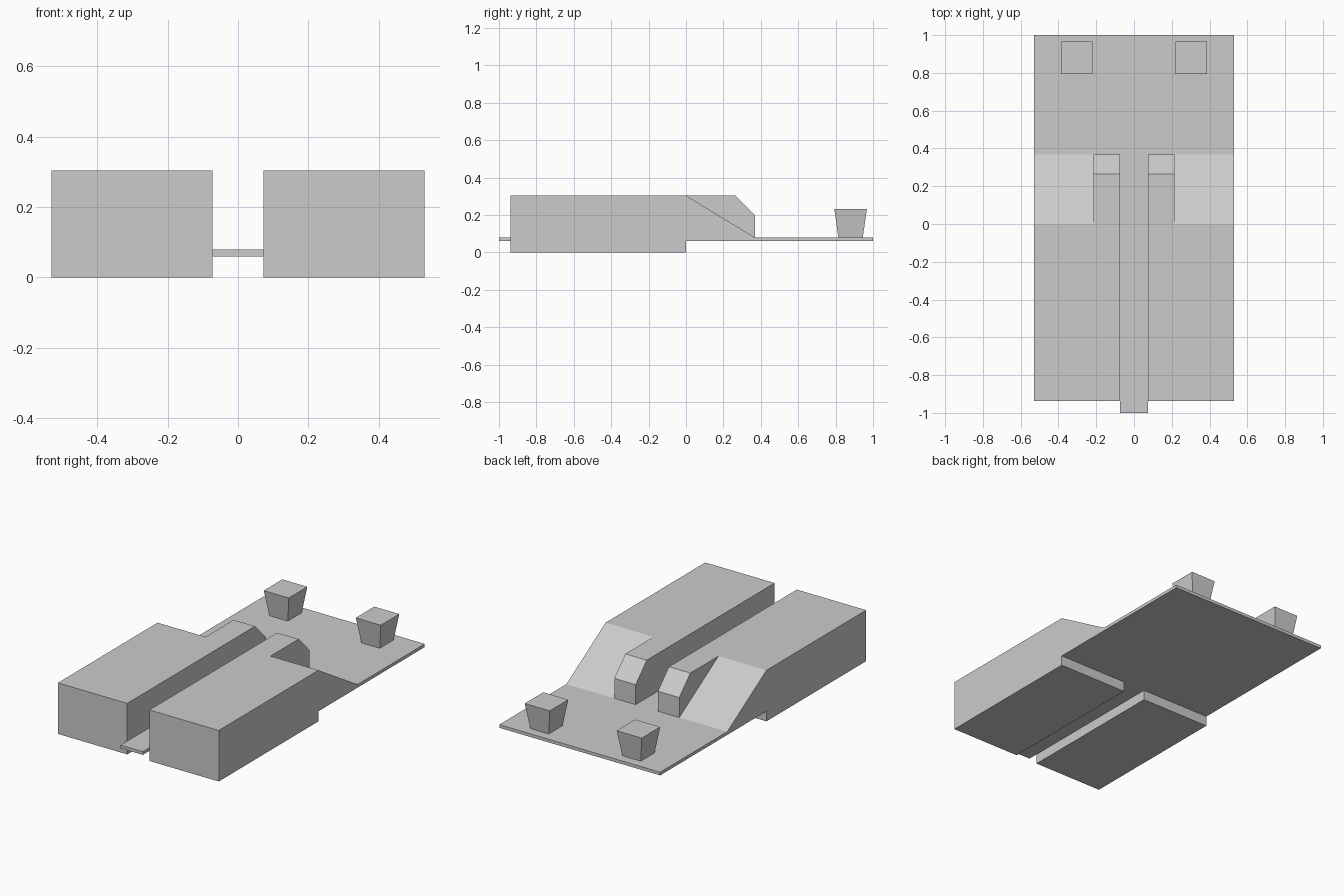
import bpy, bmesh

if "Cube" in bpy.data.objects:
    bpy.data.objects.remove(bpy.data.objects["Cube"])

IN, MID, OUT = 0.073, 0.214, 0.53       # channel edge, inner block edge, outer edge
LOW, DECK, TOP = 0.06, 0.079, 0.304     # plate underside, plate top, body top


def make_object(name, bm):
    bmesh.ops.recalc_face_normals(bm, faces=bm.faces)
    mesh = bpy.data.meshes.new(name)
    bm.to_mesh(mesh)
    bm.free()
    obj = bpy.data.objects.new(name, mesh)
    bpy.context.collection.objects.link(obj)
    return obj


def extrude(name, points, vector, place):
    """Prism from a flat outline, pushed along a vector."""
    bm = bmesh.new()
    face = bm.faces.new([bm.verts.new(place(*p)) for p in points])
    ext = bmesh.ops.extrude_face_region(bm, geom=[face])["geom"]
    bmesh.ops.translate(bm, vec=vector,
                        verts=[v for v in ext if isinstance(v, bmesh.types.BMVert)])
    # keep the starting face as the closing cap
    if not face.is_valid or len(bm.faces) < len(points) + 2:
        bmesh.ops.holes_fill(bm, edges=bm.edges)
    return make_object(name, bm)


def side_profile(name, yz, x0, x1):
    return extrude(name, yz, (x1 - x0, 0, 0), lambda y, z: (x0, y, z))


def mirror_x(obj):
    obj.modifiers.new("Mirror", "MIRROR").use_axis[0] = True


# Thin T-shaped plate: rear deck plus narrow strip running to the front
extrude("deck_plate",
        [(-OUT, 1), (-OUT, 0), (-IN, 0), (-IN, -1), (IN, -1), (IN, 0), (OUT, 0), (OUT, 1)],
        (0, 0, DECK - LOW), lambda x, y: (x, y, LOW))

# Tall side bodies
mirror_x(side_profile("side_body", [(-0.938, 0), (0, 0), (0, TOP), (-0.938, TOP)], IN, OUT))

# Ramps sloping from the bodies down to the deck
mirror_x(side_profile("ramp", [(0, DECK), (0.369, DECK), (0, TOP)], MID, OUT))

# Chamfered blocks beside the channel
mirror_x(side_profile("inner_block",
                      [(0, DECK), (0.369, DECK), (0.369, 0.198), (0.265, TOP), (0, TOP)],
                      IN, MID))

# Flared square posts at the rear corners
bm = bmesh.new()
bmesh.ops.create_cube(bm, size=1)
for v in bm.verts:
    upper = v.co.z > 0
    width, depth = (0.165, 0.174) if upper else (0.121, 0.13)
    v.co = (0.303 + v.co.x * width, 0.88 + v.co.y * depth, 0.231 if upper else DECK)
mirror_x(make_object("rear_post", bm))
